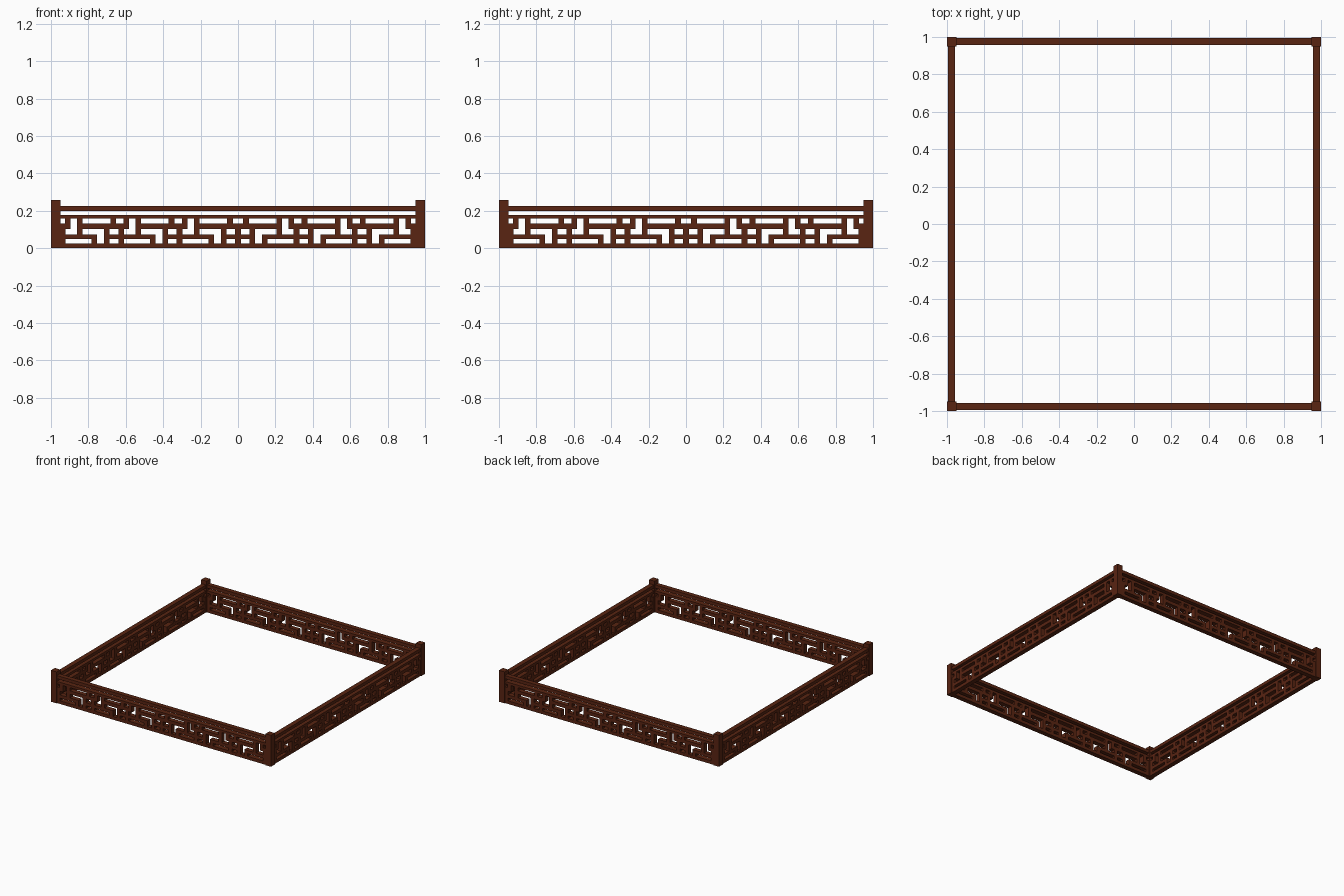
import bpy, bmesh, math
from mathutils import Matrix

if "Cube" in bpy.data.objects:
    bpy.data.objects.remove(bpy.data.objects["Cube"])

wood = bpy.data.materials.new("dark_red_brown_wood")
wood.diffuse_color = (0.100, 0.018, 0.006, 1)
wood.use_nodes = True
wood.node_tree.nodes["Principled BSDF"].inputs["Base Color"].default_value = wood.diffuse_color

C = 0.975      # distance of each railing side from the centre
END = 0.951    # inner face of the corner posts
T = 0.038      # railing thickness
P = 0.3125     # repeat length of the fretwork
W = 0.030      # fretwork bar width

# hole rows of the fretwork (z bottom, z top)
LOW, MID, TOP = (0.026, 0.048), (0.074, 0.104), (0.132, 0.158)


def add_box(bm, x0, x1, y0, y1, z0, z1):
    m = Matrix.Translation(((x0 + x1) / 2, (y0 + y1) / 2, (z0 + z1) / 2))
    m = m @ Matrix.Diagonal((x1 - x0, y1 - y0, z1 - z0, 1))
    bmesh.ops.create_cube(bm, size=1, matrix=m)


def make(name, boxes, turn=0):
    bm = bmesh.new()
    for b in boxes:
        add_box(bm, *b)
    bmesh.ops.rotate(bm, verts=bm.verts, cent=(0, 0, 0),
                     matrix=Matrix.Rotation(turn, 3, 'Z'))
    me = bpy.data.meshes.new(name)
    bm.to_mesh(me)
    bm.free()
    me.materials.append(wood)
    ob = bpy.data.objects.new(name, me)
    bpy.context.collection.objects.link(ob)


def bar(x0, x1, z0, z1):
    return (x0, x1, -C - T / 2, -C + T / 2, z0, z1)


# one half of the fretwork, mirrored to the other half
half = []
for k in range(4):
    for offset, rows in ((0.0, (LOW, MID)), (0.077, (LOW, MID)), (0.143, (LOW,)),
                         (0.221, (MID, TOP)), (0.285, (TOP,)), (0.043, (TOP,))):
        x = k * P + offset
        if x < END:
            for z0, z1 in rows:
                half.append((max(x - W / 2, 0), min(x + W / 2, END), z0, z1))
    # broken horizontal bars between the rows
    half.append((max(0.270 + (k - 1) * P, 0), min(0.236 + k * P, END), MID[1], TOP[0]))
    half.append((max(0.128 + (k - 1) * P, 0), min(0.092 + k * P, END), LOW[1], MID[0]))
half.append((0.128 + 2 * P, END, LOW[1], MID[0])) if 0.092 + 3 * P < END else None

fret = [bar(*h) for h in half] + [bar(-h[1], -h[0], h[2], h[3]) for h in half]

for i, side in enumerate(("front", "right", "back", "left")):
    a = i * math.pi / 2
    make(side + "_fretwork", fret, a)
    make(side + "_bottom_rail", [bar(-END, END, 0, 0.026)], a)
    make(side + "_middle_rail", [bar(-END, END, 0.158, 0.178)], a)
    make(side + "_hand_rail", [bar(-END, END, 0.200, 0.226)], a)
    # square corner post
    make(side + "_corner_post", [(-1, -0.95, -1, -0.95, 0, 0.258)], a)
